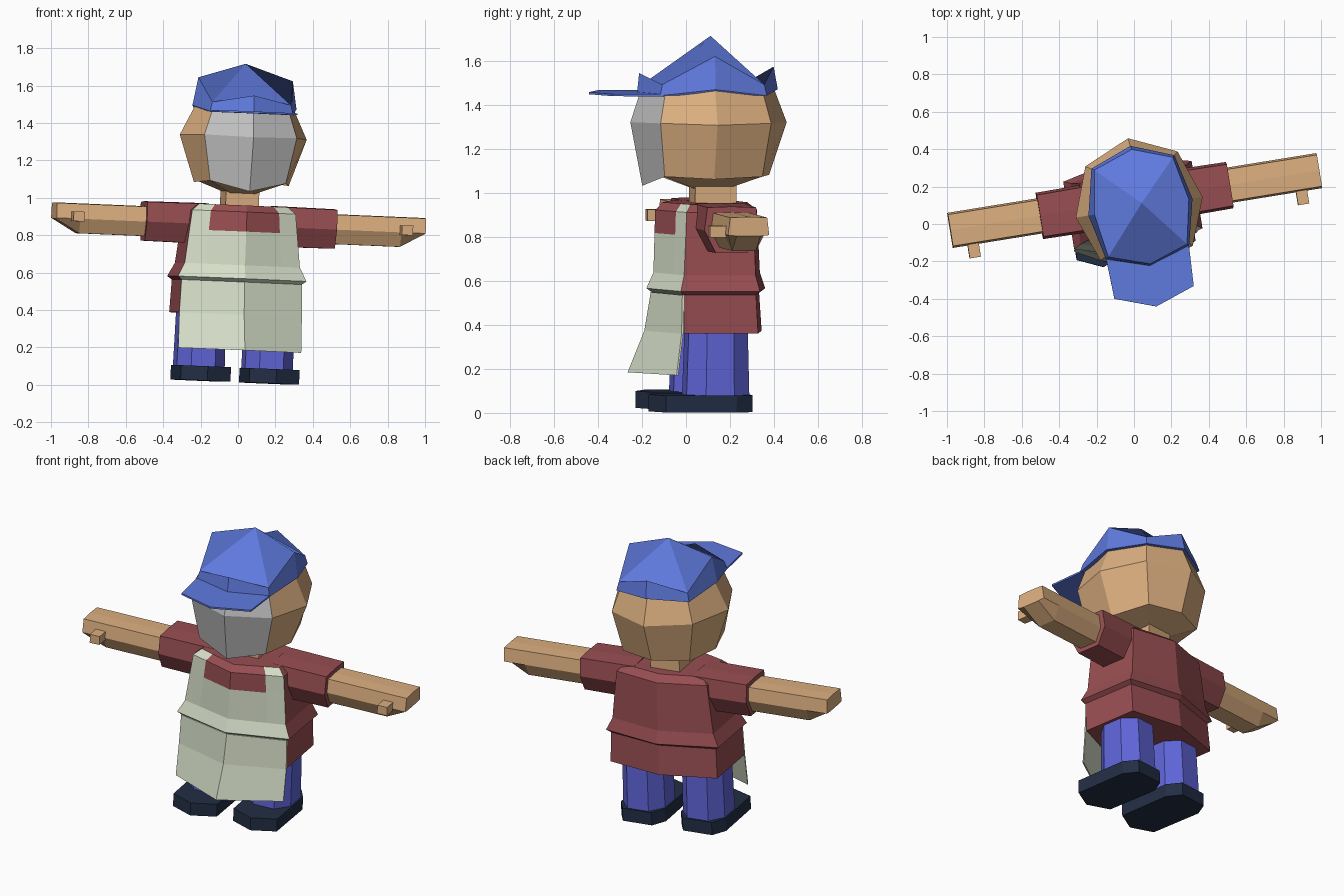
import bpy, bmesh
from math import radians
from mathutils import Matrix, Vector

if "Cube" in bpy.data.objects:
    bpy.data.objects.remove(bpy.data.objects["Cube"])

# The whole figure stands slightly turned and tilted
POSE = (Matrix.Translation((-0.03, 0.10, 0))
        @ Matrix.Rotation(radians(9.2), 4, 'Z') @ Matrix.Rotation(radians(2.4), 4, 'Y'))


def material(name, r, g, b):
    m = bpy.data.materials.new(name)
    lin = [((c / 255 + 0.055) / 1.055) ** 2.4 for c in (r, g, b)]
    m.diffuse_color = (*lin, 1)
    m.use_nodes = True
    m.node_tree.nodes["Principled BSDF"].inputs["Base Color"].default_value = m.diffuse_color
    return m


SKIN = material("skin", 220, 175, 128)
GREY = material("face_grey", 192, 192, 192)
CAP = material("cap_blue", 95, 122, 222)
RED = material("shirt_red", 152, 78, 82)
GREEN = material("apron_green", 214, 222, 200)
PANTS = material("trouser_blue", 95, 100, 215)
SHOE = material("shoe_navy", 34, 46, 68)


def loft(name, rings, mats, rule=None, pole_low=None, pole_high=None):
    """Skin equal rings; ends close to a pole or a flat face. rule(centre, normal) -> slot."""
    bm = bmesh.new()
    rows = [[bm.verts.new(p) for p in ring] for ring in rings]
    n = len(rows[0])
    for a, b in zip(rows, rows[1:]):
        for i in range(n):
            j = (i + 1) % n
            bm.faces.new((a[i], a[j], b[j], b[i]))
    for row, pole in ((rows[0], pole_low), (rows[-1], pole_high)):
        if pole is None:
            bm.faces.new(row)
        else:
            p = bm.verts.new(pole)
            for i in range(0, n, 2):  # quads from corner to corner
                bm.faces.new((row[i - 1], row[i], row[(i + 1) % n], p))
    bmesh.ops.recalc_face_normals(bm, faces=bm.faces)
    bm.normal_update()
    if rule:
        for f in bm.faces:
            f.material_index = rule(f.calc_center_median(), f.normal)
    bm.transform(POSE)
    me = bpy.data.meshes.new(name)
    bm.to_mesh(me)
    bm.free()
    for m in mats:
        me.materials.append(m)
    ob = bpy.data.objects.new(name, me)
    bpy.context.collection.objects.link(ob)
    return ob


def slab(name, outline, z0, z1, mat):
    return loft(name, [[(x, y, z) for x, y in outline] for z in (z0, z1)], [mat])


def ring8(side, front, back, corner):
    """side/front/back = (radius, z); corner = (x, y front, y back, z)"""
    (s, sz), (f, fz), (b, bz), (cx, cf, cb, cz) = side, front, back, corner
    return [(0, -f, fz), (cx, -cf, cz), (s, -0.02, sz), (cx, cb, cz),
            (0, b, bz), (-cx, cb, cz), (-s, -0.02, sz), (-cx, -cf, cz)]


# Head: faceted ball with a grey face
head_rings = [
    ring8((0.257, 1.075), (0.310, 1.035), (0.275, 1.085), (0.205, 0.240, 0.210, 1.085)),
    ring8((0.344, 1.325), (0.367, 1.325), (0.354, 1.325), (0.250, 0.268, 0.242, 1.33)),
    ring8((0.240, 1.54), (0.310, 1.50), (0.270, 1.54), (0.200, 0.235, 0.205, 1.49))]
loft("head", head_rings, [SKIN, GREY],
     lambda c, n: int(c.y < -0.2 and c.z > 1.1 and abs(c.x) < 0.14),
     (0, 0, 0.995), (0, 0, 1.64))
slab("neck", [(-0.09, -0.08), (0.09, -0.08), (0.09, 0.11), (-0.09, 0.11)], 0.92, 1.07, SKIN)

# Cap and its peak
cap_rings = [
    ring8((0.282, 1.485), (0.337, 1.46), (0.312, 1.475), (0.225, 0.266, 0.225, 1.455)),
    ring8((0.256, 1.635), (0.328, 1.548), (0.292, 1.578), (0.213, 0.255, 0.215, 1.505))]
loft("cap", cap_rings, [CAP], None, None, (0, 0, 1.718))
peak = [(-0.225, -0.25), (0, -0.31), (0.225, -0.25), (0.215, -0.482), (0, -0.558), (-0.215, -0.482)]
slab("cap_peak", peak, 1.452, 1.462, CAP)


# Shirt body with the apron bib painted on its two front panels
STRAP = 0.66


def torso_ring(z, w, f, cf, cb, b):
    m = f + (cf - f) * STRAP
    return [(0, f, z), (w * STRAP, m, z), (w, cf, z), (w, cb, z),
            (0, b, z), (-w, cb, z), (-w, cf, z), (-w * STRAP, m, z)]


def bib(c, n):
    front = n.y < -0.3 and c.y < -0.1
    opening = c.z > 0.82 and abs(c.x) < 0.17
    step = n.z < -0.3 and c.z > 0.45 and c.y < -0.15
    return int((front or step) and not opening)


torso_rings = [torso_ring(*r) for r in (
    (0.375, 0.330, -0.275, -0.165, 0.175, 0.245),
    (0.550, 0.325, -0.262, -0.170, 0.165, 0.232),
    (0.568, 0.348, -0.288, -0.185, 0.180, 0.260),
    (0.640, 0.312, -0.256, -0.165, 0.165, 0.235),
    (0.820, 0.292, -0.252, -0.155, 0.160, 0.225),
    (0.925, 0.280, -0.250, -0.150, 0.155, 0.220),
    (0.960, 0.240, -0.215, -0.125, 0.125, 0.175))]
loft("shirt", torso_rings, [RED, GREEN], bib)


# Apron skirt: thin flaring sheet hanging in front of the legs
def skirt_ring(z, w, f, cf, t=0.008):
    return [(-w, cf, z), (0, f, z), (w, cf, z), (w, cf + t, z), (0, f + t, z), (-w, cf + t, z)]


loft("apron_skirt", [skirt_ring(0.185, 0.333, -0.372, -0.200),
                     skirt_ring(0.375, 0.332, -0.296, -0.178),
                     skirt_ring(0.550, 0.327, -0.268, -0.175)], [GREEN])

# Limb cross-section: flat top, widest at the middle, narrower below
LIMB = [(-0.095, 0), (-0.085, 0.08), (0, 0.083), (0.085, 0.08), (0.095, 0), (0.055, -0.077), (-0.055, -0.077)]


def limb_ring(x, scale, low=1.0):
    return [(x, 0.02 + y * scale, 0.852 + z * scale * (low if z < 0 else 1)) for y, z in LIMB]


for s, side in ((-1, "left"), (1, "right")):
    # Sleeve, forearm with tapered hand, thumb
    loft(side + "_sleeve", [limb_ring(s * 0.18, 1.36), limb_ring(s * 0.515, 1.32)], [RED])
    loft(side + "_arm", [limb_ring(s * 0.40, 1.0), limb_ring(s * 0.87, 1.0),
                         limb_ring(s * 1.0, 1.0, 0.05)], [SKIN])
    slab(side + "_thumb", [(s * 0.86, -0.145), (s * 0.92, -0.145), (s * 0.92, -0.05), (s * 0.86, -0.05)],
         0.838, 0.89, SKIN)

    # Eight-sided trouser leg
    def leg_ring(z, w, d):
        pts = [(-w * .5, -d), (w * .5, -d), (w, -d * .45), (w, d * .45),
               (w * .5, d), (-w * .5, d), (-w, d * .45), (-w, -d * .45)]
        return [(s * 0.185 + x, 0.005 + y, z) for x, y in pts]
    loft(side + "_leg", [leg_ring(0.08, 0.130, 0.145), leg_ring(0.42, 0.125, 0.135)], [PANTS])

    # Shoe with pointed toe
    sole = [(-0.135, -0.245), (0, -0.305), (0.135, -0.245), (0.138, 0.08), (0.09, 0.16),
            (-0.09, 0.16), (-0.138, 0.08)]
    slab(side + "_shoe", [(s * 0.186 + x, y) for x, y in sole], 0.015, 0.092, SHOE)
